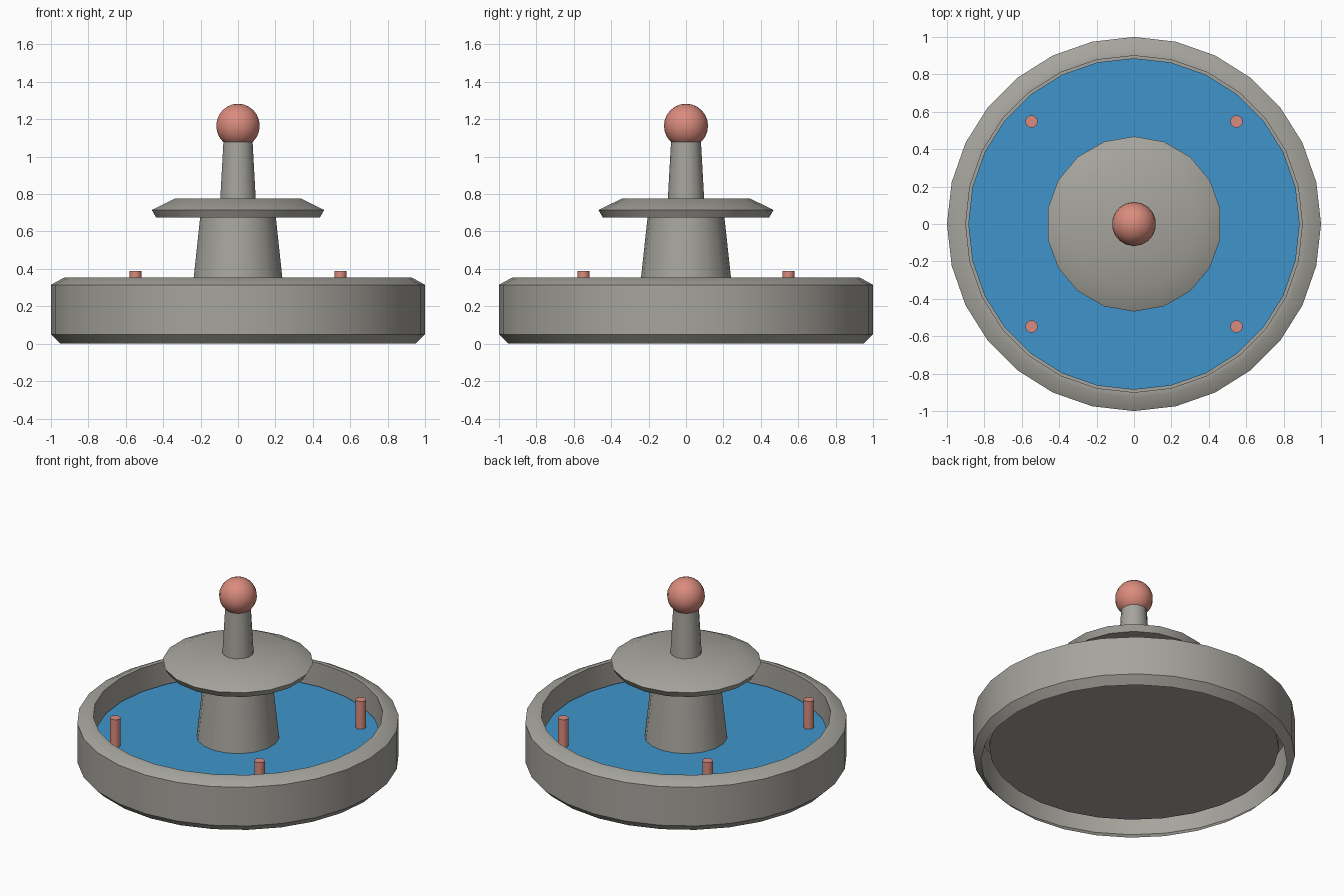
import bpy, bmesh
from math import sin, cos, tau, radians

if "Cube" in bpy.data.objects:
    bpy.data.objects.remove(bpy.data.objects["Cube"])


def material(name, rgb):
    mat = bpy.data.materials.new(name)
    mat.use_nodes = True
    colour = (*rgb, 1)
    mat.diffuse_color = colour
    mat.node_tree.nodes["Principled BSDF"].inputs["Base Color"].default_value = colour
    return mat


stone = material("warm_grey_stone", (0.38, 0.37, 0.335))
blue = material("water_blue", (0.05, 0.30, 0.60))
coral = material("coral", (0.70, 0.26, 0.205))


def finish(name, bm, mat, location=(0, 0, 0)):
    mesh = bpy.data.meshes.new(name)
    bm.to_mesh(mesh)
    bm.free()
    mesh.materials.append(mat)
    obj = bpy.data.objects.new(name, mesh)
    obj.location = location
    bpy.context.collection.objects.link(obj)
    bpy.ops.object.select_all(action='DESELECT')
    obj.select_set(True)
    bpy.context.view_layer.objects.active = obj
    bpy.ops.object.shade_smooth_by_angle(angle=radians(30))
    return obj


def lathe(name, profile, sides, mat, location=(0, 0, 0)):
    """Turn an (r, z) profile around z, with one corner on +y."""
    bm = bmesh.new()
    rings = []
    for r, z in profile:
        angles = [tau * (j / sides + 0.25) for j in range(sides)]
        rings.append([bm.verts.new((r * cos(a), r * sin(a), z)) for a in angles])
    for low, high in zip(rings, rings[1:]):
        for j in range(sides):
            k = (j + 1) % sides
            bm.faces.new((low[j], low[k], high[k], high[j]))
    bmesh.ops.remove_doubles(bm, verts=bm.verts, dist=1e-5)
    return finish(name, bm, mat, location)


# Basin: one shell with chamfered rim, raised floor and open underside
lathe("basin", [(0.95, 0), (1, 0.05), (1, 0.315), (0.93, 0.353),
                (0.9, 0.353), (0.9, 0.1), (0, 0.1)], 28, stone)

# Water surface inside the basin
lathe("water", [(0, 0.12), (0.886, 0.12), (0.886, 0.2), (0, 0.2)], 28, blue)

# Tapered pedestal, upper dish and column
lathe("pedestal", [(0, 0.12), (0.266, 0.12), (0.205, 0.68), (0, 0.68)], 18, stone)
lathe("upper_dish", [(0, 0.675), (0.445, 0.675), (0.468, 0.715),
                     (0.345, 0.775), (0, 0.775)], 18, stone)
lathe("column", [(0, 0.76), (0.098, 0.76), (0.08, 1.08), (0, 1.08)], 14, stone)

# Ball finial
ball = bmesh.new()
bmesh.ops.create_uvsphere(ball, u_segments=18, v_segments=12, radius=0.118)
finish("ball_finial", ball, coral, (0, 0, 1.165))

# Four small spouts standing in the water
for side, x in (("left", 0.548), ("right", -0.548)):
    for end, y in (("front", -0.548), ("back", 0.548)):
        lathe(f"{end}_{side}_spout", [(0, 0.15), (0.033, 0.15), (0.033, 0.39), (0, 0.39)],
              14, coral, (x, y, 0))
